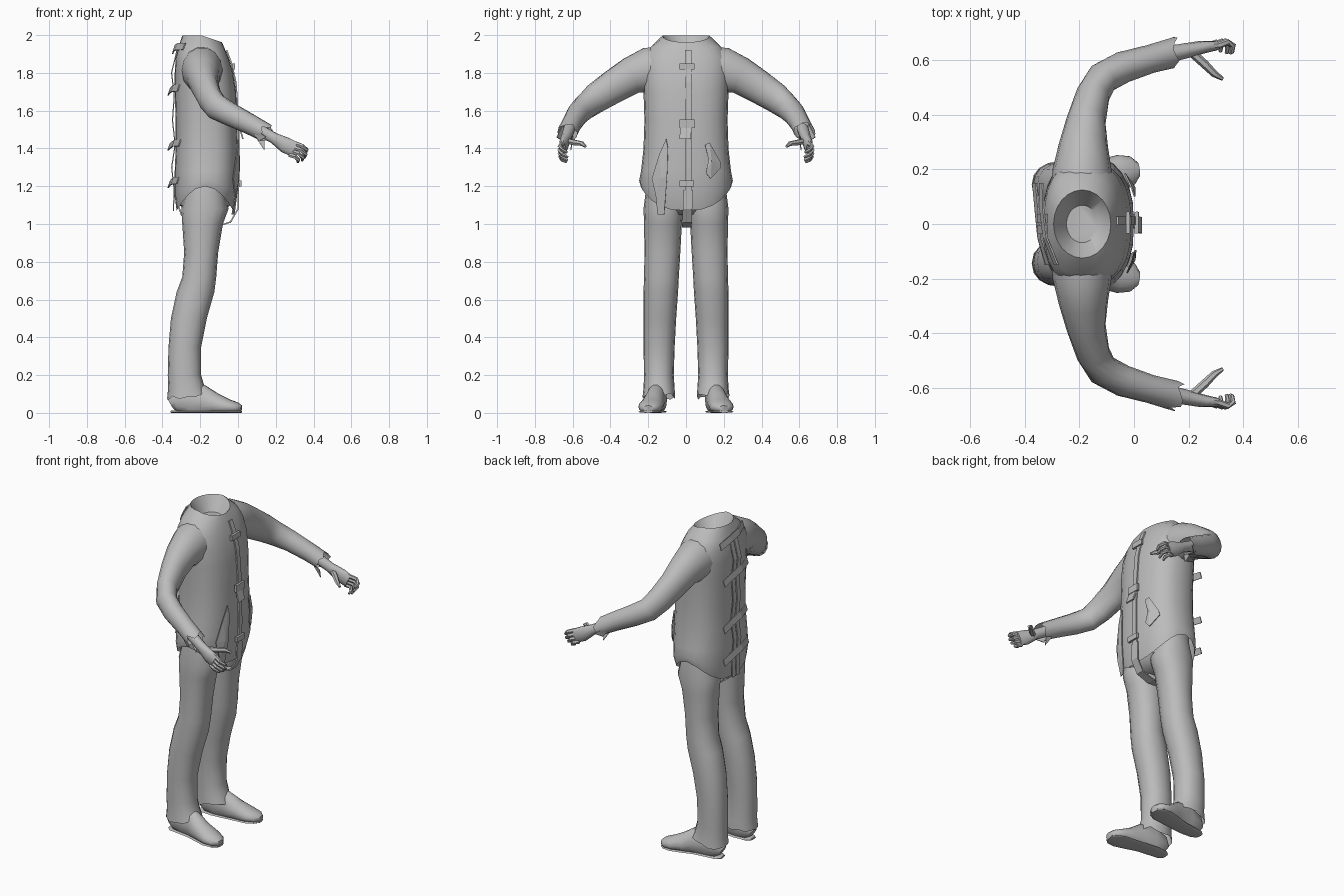
import bpy, bmesh, math, random
from mathutils import Vector

if "Cube" in bpy.data.objects:
    bpy.data.objects.remove(bpy.data.objects["Cube"])

random.seed(4)
cloth = bpy.data.materials.new("plain_grey")
cloth.diffuse_color = (0.5, 0.5, 0.5, 1)
cloth.use_nodes = True
cloth.node_tree.nodes["Principled BSDF"].inputs["Base Color"].default_value = cloth.diffuse_color


def make(name, verts, faces, smooth=True, thick=0):
    me = bpy.data.meshes.new(name)
    me.from_pydata([tuple(v) for v in verts], [], faces)
    bm = bmesh.new()
    bm.from_mesh(me)
    bmesh.ops.recalc_face_normals(bm, faces=bm.faces)
    bm.to_mesh(me)
    bm.free()
    me.materials.append(cloth)
    ob = bpy.data.objects.new(name, me)
    bpy.context.collection.objects.link(ob)
    if thick:
        m = ob.modifiers.new("thickness", 'SOLIDIFY')
        m.thickness = thick
        m.offset = 0
    if smooth:
        bpy.ops.object.select_all(action='DESELECT')
        ob.select_set(True)
        bpy.context.view_layer.objects.active = ob
        bpy.ops.object.shade_smooth_by_angle(angle=math.radians(50))
    return ob


def skin(name, rings, caps=(False, False), **kw):
    n = len(rings[0])
    verts = [v for r in rings for v in r]
    faces = [(i * n + j, i * n + (j + 1) % n, (i + 1) * n + (j + 1) % n, (i + 1) * n + j)
             for i in range(len(rings) - 1) for j in range(n)]
    if caps[0]:
        faces.append(tuple(range(n)))
    if caps[1]:
        faces.append(tuple(range(len(verts) - n, len(verts))))
    return make(name, verts, faces, **kw)


def tube(name, pts, n=10, up=(0, 0, 1), caps=(True, True), jag=0, floor=None, **kw):
    """Loft ellipses along a path of (x, y, z, side radius, up radius)."""
    rings = []
    for i, p in enumerate(pts):
        t = (Vector(pts[min(i + 1, len(pts) - 1)][:3]) - Vector(pts[max(i - 1, 0)][:3])).normalized()
        s = t.cross(Vector(up)).normalized()
        u = s.cross(t)
        ring = []
        for k in range(n):
            a = 2 * math.pi * k / n
            v = Vector(p[:3]) + s * p[3] * math.cos(a) + u * p[4] * math.sin(a)
            if jag and i == len(pts) - 1:
                v += t * random.uniform(-jag, jag)
            if floor is not None:
                v.z = max(v.z, floor)
            ring.append(v)
        rings.append(ring)
    return skin(name, rings, caps, **kw)


# Jacket body: (z, back x, front x, half width)
BODY = [(1.07, -.325, -.025, .24), (1.15, -.335, -.005, .248), (1.28, -.335, .0, .238),
        (1.4, -.33, .0, .225), (1.55, -.33, -.005, .22), (1.7, -.335, -.01, .225),
        (1.8, -.335, -.025, .23), (1.88, -.33, -.05, .225), (1.94, -.315, -.075, .185)]
POW = 2.5


def surf(y, z, side=1, off=0.0):
    """Point on the jacket's front (side 1) or back (side -1)."""
    z0 = min(max(z, BODY[0][0]), BODY[-1][0])
    for a, b in zip(BODY, BODY[1:]):
        if a[0] <= z0 <= b[0]:
            f = (z0 - a[0]) / (b[0] - a[0])
            xb, xf, w = [a[i] + (b[i] - a[i]) * f for i in (1, 2, 3)]
            break
    h = (xf - xb) / 2 * max(0, 1 - min(1, abs(y) / w) ** POW) ** (1 / POW)
    return Vector(((xf + xb) / 2 + side * (h + off), y, z))


def oval(z, xb, xf, w, power, n=24):
    out = []
    for k in range(n):
        c, s = math.cos(2 * math.pi * k / n), math.sin(2 * math.pi * k / n)
        px = math.copysign(abs(c) ** (2 / power), c)
        py = math.copysign(abs(s) ** (2 / power), s)
        out.append(Vector(((xb + xf) / 2 + px * (xf - xb) / 2, py * w, z)))
    return out


rings = [oval(*r, POW) for r in BODY]
for v in rings[0]:       # hem arches up at the hips
    v.z += .13 * max(0, 1 - ((v.x + .175) / .15) ** 2)
for v in rings[1]:
    v.z += .08 * max(0, 1 - ((v.x + .17) / .165) ** 2)
collar = oval(1.985, -.295, -.085, .125, 2)
for v in collar:         # collar dips at the front
    v.z += .012 - .035 * max(0, (v.x + .19) / .105)
neck = [Vector((-.19 + (v.x + .19) * .55, v.y * .55, 1.91)) for v in collar]
skin("jacket_body", rings + [collar, neck], (False, True))

# Trouser seat under the jacket
skin("trouser_seat", [oval(1.05, -.25, -.1, .1, 2), oval(1.1, -.31, -.04, .21, 2.3),
                      oval(1.3, -.31, -.03, .21, 2.3)], (True, True))

for s, side in ((1, "left"), (-1, "right")):
    # Sleeve with a ragged cuff
    sleeve = [(-.19, .1, 1.825, .115, .12), (-.19, .2, 1.812, .108, .125), (-.185, .29, 1.785, .09, .1),
              (-.175, .38, 1.73, .072, .09), (-.15, .475, 1.668, .062, .08), (-.115, .535, 1.62, .06, .07),
              (-.04, .575, 1.58, .058, .062), (.06, .605, 1.53, .052, .055), (.145, .628, 1.485, .055, .05)]
    tube(side + "_sleeve", [(x, s * y, z, a, b) for x, y, z, a, b in sleeve], 14, caps=(True, False), jag=.025)
    # Torn strips hanging from the cuff
    make(side + "_cuff_tear", [(.05, s * .65, 1.53), (.11, s * .655, 1.44), (.15, s * .685, 1.46),
                               (.08, s * .6, 1.48), (.14, s * .6, 1.44), (.14, s * .61, 1.39)],
         [(0, 1, 2), (3, 4, 5)], smooth=False, thick=.004)
    # Palm, fingers and thumb
    palm = [(.1, .617, 1.505, .032, .032), (.19, .635, 1.455, .028, .03),
            (.25, .648, 1.418, .024, .044), (.3, .653, 1.395, .017, .043)]
    tube(side + "_palm", [(x, s * y, z, a, b) for x, y, z, a, b in palm], 10)
    for i in range(4):
        k, f = -.034 + .023 * i, (.75, .95, 1, .9)[i]
        b = Vector((.29 + .5 * k, .653, 1.395 + .85 * k))
        path = [(0, 0, 0, .013), (.04, .016, -.014, .012), (.062, .002, -.036, .011), (.058, -.028, -.052, .007)]
        tube(f"{side}_finger_{i + 1}", [(b.x + x * f, s * (b.y + y * f), b.z + z * f, r, r)
                                       for x, y, z, r in path], 6)
    thumb = [(.21, .63, 1.44, .016), (.26, .585, 1.43, .016), (.295, .55, 1.425, .013), (.325, .532, 1.41, .007)]
    tube(side + "_thumb", [(x, s * y, z, r, r) for x, y, z, r in thumb], 6)

    # Trouser leg: (z, back x, front x, inner y, outer y)
    leg = [(1.2, -.27, -.08, .04, .21), (1.08, -.3, -.05, .015, .225), (1.0, -.295, -.08, .022, .222),
           (.85, -.285, -.105, .03, .22), (.72, -.295, -.115, .038, .222), (.64, -.325, -.125, .042, .225),
           (.5, -.355, -.165, .052, .225), (.35, -.368, -.195, .06, .225), (.2, -.372, -.195, .065, .222),
           (.13, -.37, -.175, .06, .225), (.085, -.375, -.16, .058, .23)]
    rs = []
    for z, xb, xf, yi, yo in leg:
        r = oval(z, xb, xf, (yo - yi) / 2, 2.2, 16)
        rs.append([v + Vector((0, s * (yi + yo) / 2, 0)) for v in r])
    for v in rs[-1]:     # frayed hem, lower at the heel
        v.z += .13 * (v.x + .28) + random.uniform(-.012, .012)
    skin(side + "_trouser_leg", rs, (True, False))

    # Shoe with a flat sole, toes turned out
    shoe = [(-.355, .148, .045, .025, .03), (-.33, .15, .06, .045, .065), (-.26, .152, .07, .052, .09),
            (-.19, .16, .065, .053, .085), (-.12, .175, .045, .06, .06), (-.05, .188, .032, .066, .04),
            (-.005, .197, .026, .052, .03), (.018, .2, .022, .025, .018)]
    tube(side + "_shoe", [(x, s * y, z, a, b) for x, y, z, a, b in shoe], 14, floor=.004)
    # Sole sits flat on the ground
    tube(side + "_sole", [(x, s * y, .006, a, .006) for x, y, z, a, b in shoe], 14, floor=0)


def ribbon(name, path, half, thick=.008):
    """Strap from centre points, widened by a half-width vector."""
    h = Vector(half)
    verts = [p + d for p in path for d in (-h, h)]
    faces = [(2 * i, 2 * i + 1, 2 * i + 3, 2 * i + 2) for i in range(len(path) - 1)]
    return make(name, verts, faces, smooth=False, thick=thick)


# Front strap, running down and under the crotch
zs = [1.92, 1.85, 1.75, 1.6, 1.45, 1.3, 1.18]
front = [surf(.012, z, 1, .006) for z in zs]
under = [Vector(p) for p in ((.0, .008, 1.08), (-.04, .006, 1.01), (-.12, .004, .985),
                             (-.22, .004, .99), (-.3, .004, 1.05), (-.335, .004, 1.15))]
ribbon("front_strap", front, (0, .016, 0))
ribbon("crotch_strap", [front[-1]] + under, (0, .025, 0))

# Buckles
for i, (z, w, h) in enumerate(((1.835, .04, .016), (1.53, .04, .022), (1.215, .038, .016))):
    ribbon(f"buckle_{i + 1}", [surf(.005 + d * w, z, 1, .014) for d in (-1, -.5, .5, 1)], (0, 0, h), .014)
ribbon("strap_loose_end", [surf(.0, 1.51, 1, .012), surf(-.005, 1.45, 1, .028)], (0, .03, 0))


def patch(name, outline, off):
    pts = [surf(y, z, 1, off) for y, z in outline]
    mid = sum(pts, Vector()) / len(pts) + Vector((off, 0, 0))
    n = len(pts)
    make(name, pts + [mid], [(i, (i + 1) % n, n) for i in range(n)], smooth=False, thick=.006)


# Torn side loops on the jacket front
patch("left_side_loop", [(.1, 1.42), (.125, 1.43), (.18, 1.33), (.185, 1.3), (.13, 1.24), (.105, 1.27), (.12, 1.34)], .012)
patch("right_side_loop", [(-.105, 1.45), (-.095, 1.4), (-.1, 1.25), (-.115, 1.05), (-.15, 1.05), (-.16, 1.15), (-.18, 1.24), (-.14, 1.37)], .014)

# Back opening: two slightly lifted edges
for s, side in ((1, "left"), (-1, "right")):
    edge = [surf(s * .02, z, -1, .003 + .014 * (i % 2)) for i, z in enumerate((1.93, 1.8, 1.68, 1.55, 1.42, 1.3, 1.18, 1.07))]
    ribbon(side + "_back_edge", edge, (0, .016, 0), .006)

# Back straps with loose ends standing off the cloth
for i, z in enumerate((1.93, 1.71, 1.42, 1.22)):
    path = [surf(-.15, z + .01, -1, .006), surf(-.05, z + .008, -1, .012),
            surf(.05, z, -1, .022), Vector((-.365 if i else -.34, .15, z - .012))]
    ribbon(f"back_strap_{i + 1}", path, (.006, 0, .018), .006)
